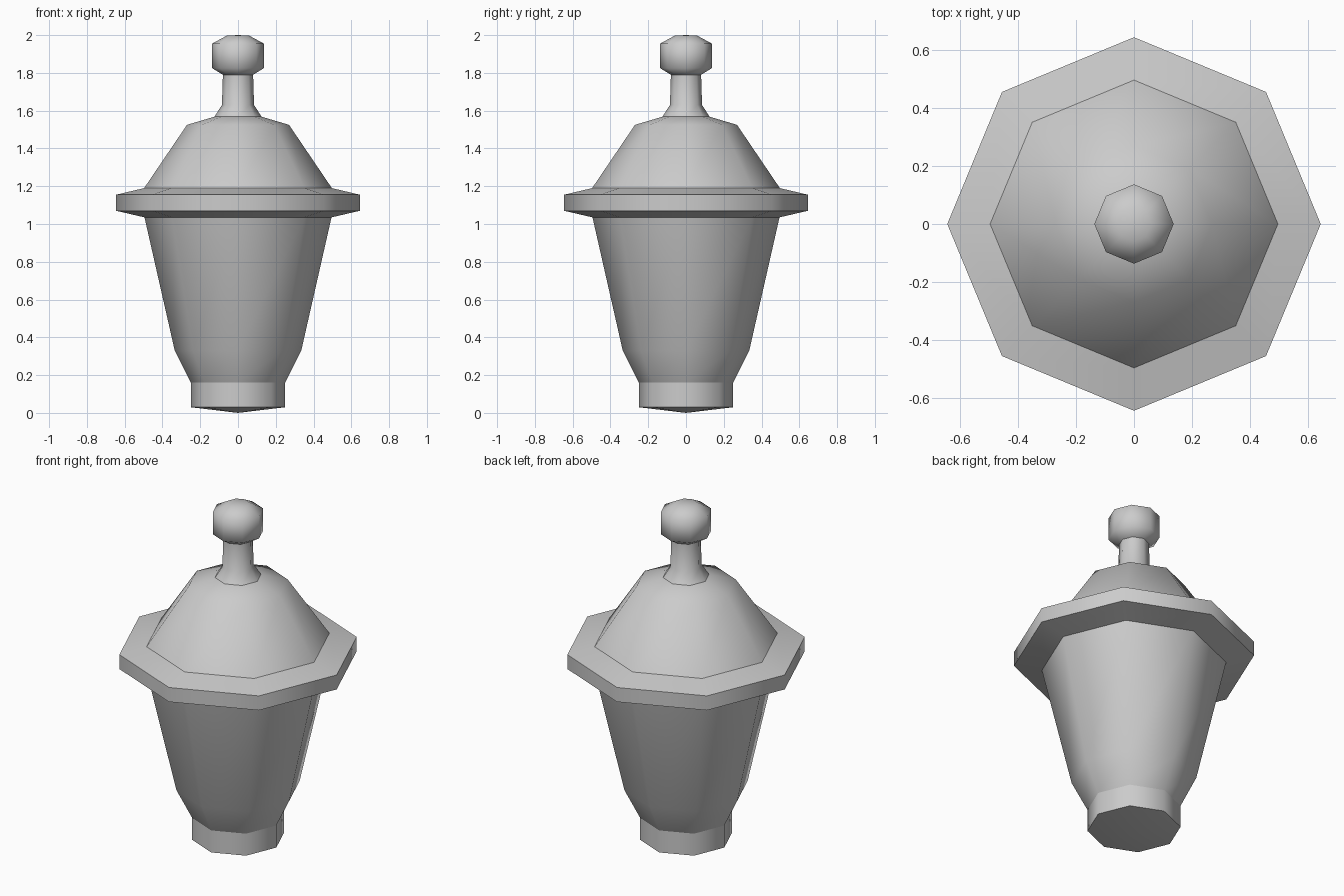
import bpy
import bmesh
import math

if "Cube" in bpy.data.objects:
    bpy.data.objects.remove(bpy.data.objects["Cube"])

SIDES = 8


def lathe(name, profile, closed=False, angle=50):
    """Revolve (radius, z) points into an eight-sided part."""
    bm = bmesh.new()
    rings = []
    for r, z in profile:
        if r == 0:
            rings.append([bm.verts.new((0, 0, z))] * SIDES)
        else:
            rings.append([bm.verts.new((r * math.cos(math.tau * i / SIDES),
                                        r * math.sin(math.tau * i / SIDES), z))
                          for i in range(SIDES)])
    pairs = list(zip(rings, rings[1:]))
    if closed:
        pairs.append((rings[-1], rings[0]))
    for low, high in pairs:
        for i in range(SIDES):
            j = (i + 1) % SIDES
            corners = [low[i], low[j], high[j], high[i]]
            bm.faces.new(list(dict.fromkeys(corners)))
    bmesh.ops.recalc_face_normals(bm, faces=bm.faces)
    mesh = bpy.data.meshes.new(name)
    bm.to_mesh(mesh)
    bm.free()
    obj = bpy.data.objects.new(name, mesh)
    bpy.context.collection.objects.link(obj)
    bpy.ops.object.select_all(action='DESELECT')
    obj.select_set(True)
    bpy.context.view_layer.objects.active = obj
    bpy.ops.object.shade_smooth_by_angle(angle=math.radians(angle))
    return obj


# Foot with a shallow pointed underside
lathe("foot", [(0, 0.0), (0.25, 0.03), (0.25, 0.16)])

# Tapered lantern body
lathe("body", [(0.25, 0.16), (0.335, 0.33), (0.495, 1.035)])

# Overhanging rim
lathe("rim", [(0.495, 1.035), (0.645, 1.07), (0.645, 1.155), (0.497, 1.19)])

# Domed roof
lathe("roof", [(0.497, 1.19), (0.27, 1.525), (0.125, 1.568)])

# Finial stem and knob
lathe("finial_stem", [(0.125, 1.568), (0.085, 1.63), (0.08, 1.79)])
lathe("finial_knob", [(0.08, 1.79), (0.137, 1.825), (0.137, 1.955),
                      (0.06, 1.997), (0, 2.0)], angle=80)
